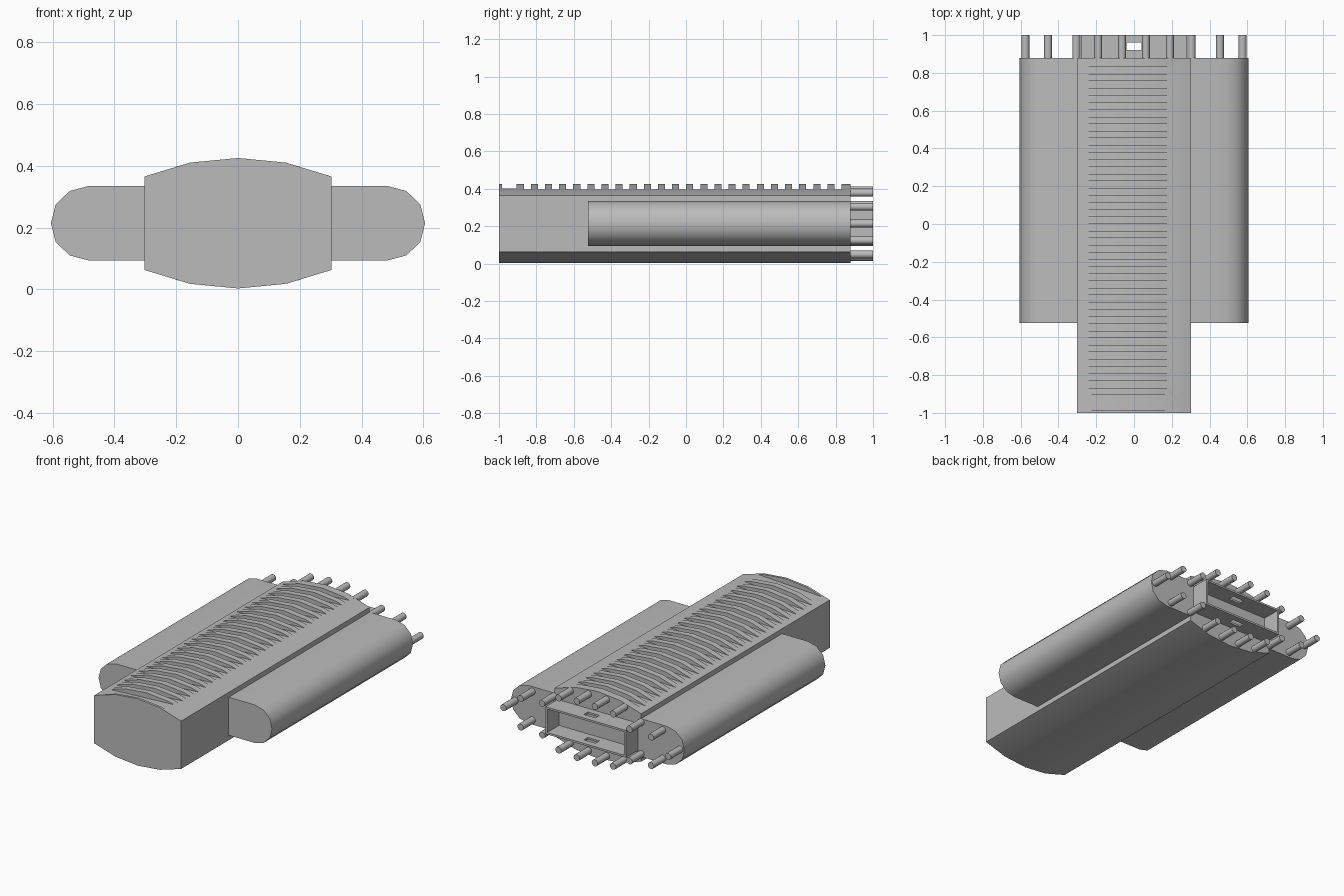
import bpy
import bmesh
from math import radians, pi
from mathutils import Matrix, Vector

if "Cube" in bpy.data.objects:
    bpy.data.objects.remove(bpy.data.objects["Cube"], do_unlink=True)

grey = bpy.data.materials.new("plain_grey")
grey.use_nodes = True
grey.diffuse_color = (0.5, 0.5, 0.5, 1)
grey.node_tree.nodes["Principled BSDF"].inputs["Base Color"].default_value = (0.5, 0.5, 0.5, 1)


def add_prism(bm, profile, y0, y1):
    """Extrude an x-z outline along y."""
    face = bm.faces.new([bm.verts.new((x, y0, z)) for x, z in profile])
    moved = bmesh.ops.extrude_face_region(bm, geom=[face])["geom"]
    verts = [v for v in moved if isinstance(v, bmesh.types.BMVert)]
    bmesh.ops.translate(bm, verts=verts, vec=(0, y1 - y0, 0))


def add_box(bm, x0, x1, y0, y1, z0, z1):
    add_prism(bm, [(x0, z0), (x1, z0), (x1, z1), (x0, z1)], y0, y1)


def finish(bm, name):
    bmesh.ops.recalc_face_normals(bm, faces=bm.faces)
    mesh = bpy.data.meshes.new(name)
    bm.to_mesh(mesh)
    bm.free()
    mesh.materials.append(grey)
    obj = bpy.data.objects.new(name, mesh)
    bpy.context.collection.objects.link(obj)
    return obj


def activate(obj):
    bpy.ops.object.select_all(action='DESELECT')
    obj.select_set(True)
    bpy.context.view_layer.objects.active = obj


def cut(obj, cutter):
    activate(obj)
    mod = obj.modifiers.new("cut", 'BOOLEAN')
    mod.operation, mod.solver, mod.object = 'DIFFERENCE', 'EXACT', cutter
    bpy.ops.object.modifier_apply(modifier=mod.name)
    bpy.data.objects.remove(cutter, do_unlink=True)


def smooth(obj):
    activate(obj)
    bpy.ops.object.shade_smooth_by_angle(angle=radians(32))


BACK, END, MID = 0.88, 1.0, 0.214

# Main body with arched top and bottom
arch = [(0.303, 0.151), (0.155, 0.196), (0, 0.211), (-0.155, 0.196), (-0.303, 0.151)]
outline = [(x, MID + h) for x, h in arch] + [(x, MID - h) for x, h in reversed(arch)]
bm = bmesh.new()
add_prism(bm, outline, -END, BACK)
body = finish(bm, "main_body")

# Row of shallow grip slots across the top
bm = bmesh.new()
pitch, first = 0.0755, -0.905


def add_slot(y0, y1, lift):
    add_prism(bm, [(-0.5, 0.363 + lift), (0.5, 0.412 + lift), (0.5, 0.6), (-0.5, 0.6)], y0, y1)


add_slot(-0.985, first, 0.004)
for i in range(23):
    start = first + pitch * (i + 0.5)
    add_slot(start, start + pitch / 2, 0)
cut(body, finish(bm, "slot_cutter"))
smooth(body)

# Rounded side wings
curve = [(0.485, 0.12), (0.545, 0.104), (0.59, 0.06), (0.605, 0)]
half = [(0.295, 0.12)] + curve
wing = [(x, MID + h) for x, h in half] + [(x, MID - h) for x, h in reversed(half[:-1])]
for side, name in ((1, "left_wing"), (-1, "right_wing")):
    bm = bmesh.new()
    add_prism(bm, [(side * x, z) for x, z in wing], -0.525, BACK)
    smooth(finish(bm, name))

# Open connector shell at the back, with a keyhole in its top and bottom walls
bm = bmesh.new()
add_box(bm, -0.28, 0.28, BACK - 0.01, END, 0.128, 0.3)
shell = finish(bm, "connector_shell")
bm = bmesh.new()
add_box(bm, -0.268, 0.268, BACK + 0.002, END + 0.1, 0.14, 0.288)
cut(shell, finish(bm, "shell_cutter"))
bm = bmesh.new()
add_box(bm, -0.04, 0.04, 0.92, 0.96, 0.1, 0.33)
cut(shell, finish(bm, "keyhole_cutter"))

# Ring of pins around the connector
spots = [(0.575, 0), (0.455, 0.09), (0.305, 0.1), (0.19, 0.165), (0.063, 0.178)]
bm = bmesh.new()
for x, h in spots:
    for sx in (1, -1):
        for sz in ((1, -1) if h else (1,)):
            centre = Vector((sx * x, (BACK + END) / 2 - 0.005, MID + sz * h))
            bmesh.ops.create_cone(
                bm, cap_ends=True, segments=12, radius1=0.021, radius2=0.021,
                depth=END - BACK + 0.01,
                matrix=Matrix.Translation(centre) @ Matrix.Rotation(pi / 2, 4, 'X'))
smooth(finish(bm, "connector_pins"))
